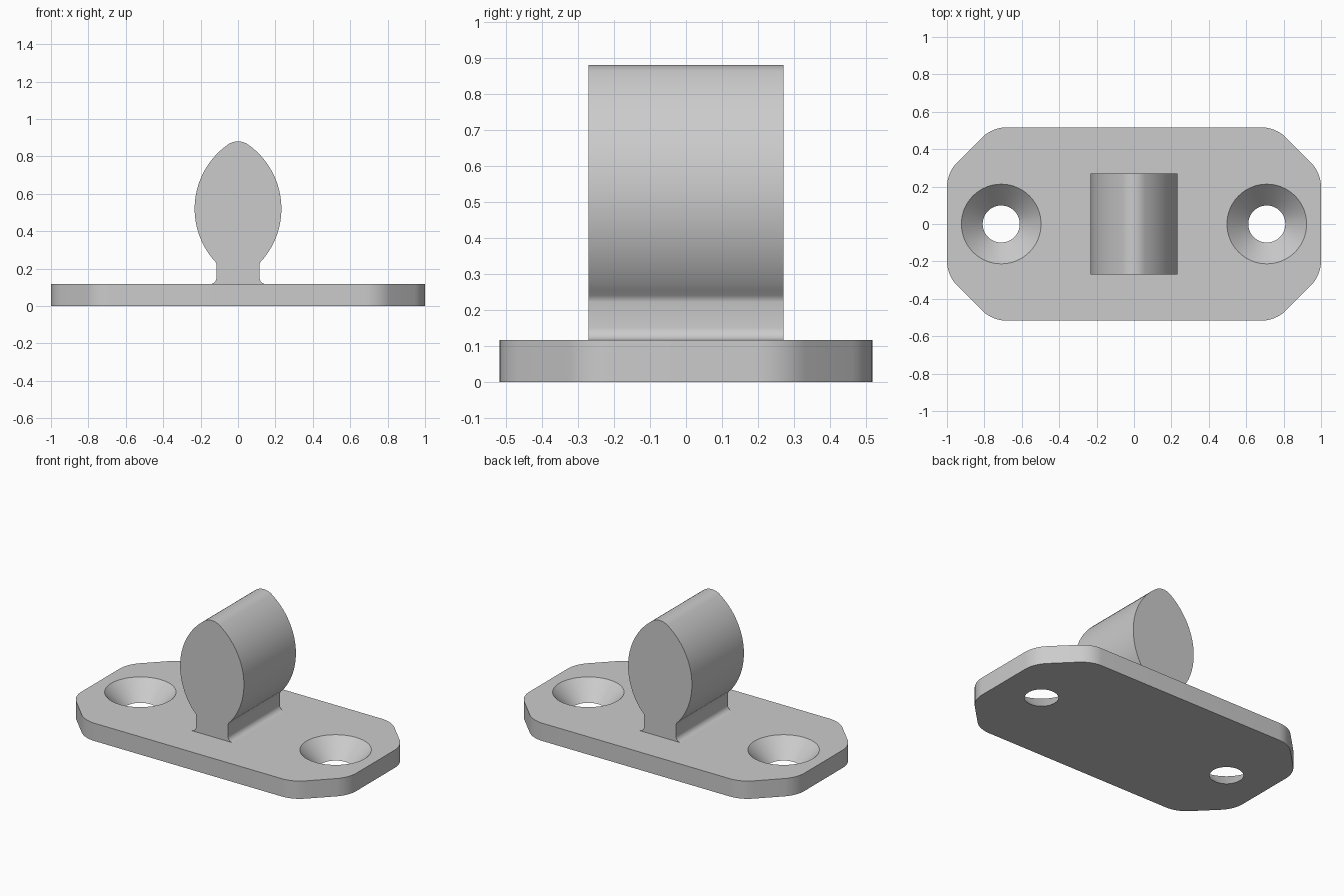
import bpy, bmesh
from math import sin, cos, tan, atan2, radians, sqrt, pi

cube = bpy.data.objects.get("Cube")
if cube:
    bpy.data.objects.remove(cube, do_unlink=True)

grey = bpy.data.materials.new("light grey")
grey.use_nodes = True
colour = (0.6, 0.6, 0.6, 1)
grey.diffuse_color = colour
grey.node_tree.nodes["Principled BSDF"].inputs["Base Color"].default_value = colour

THICK = 0.117


def arc(cx, cy, r, start, end, steps):
    """Points along a circular arc, angles in radians."""
    angles = [start + (end - start) * i / steps for i in range(steps + 1)]
    return [(cx + r * cos(a), cy + r * sin(a)) for a in angles]


def extrude(name, points, vector):
    """Solid made by pushing a closed outline along a vector."""
    bm = bmesh.new()
    face = bm.faces.new([bm.verts.new(p) for p in points])
    moved = bmesh.ops.extrude_face_region(bm, geom=[face], use_keep_orig=True)["geom"]
    verts = [g for g in moved if isinstance(g, bmesh.types.BMVert)]
    bmesh.ops.translate(bm, verts=verts, vec=vector)
    bmesh.ops.recalc_face_normals(bm, faces=bm.faces)
    mesh = bpy.data.meshes.new(name)
    bm.to_mesh(mesh)
    bm.free()
    mesh.materials.append(grey)
    obj = bpy.data.objects.new(name, mesh)
    bpy.context.collection.objects.link(obj)
    return obj


def smooth(obj):
    bpy.ops.object.select_all(action="DESELECT")
    obj.select_set(True)
    bpy.context.view_layer.objects.active = obj
    bpy.ops.object.shade_smooth_by_angle(angle=radians(30))


# Base plate: rectangle with cut corners, each cut blended by arcs
half_x, half_y, cut, blend = 1.0, 0.517, 0.242, 0.19
inset = blend * tan(pi / 8)
quarter = arc(half_x - blend, half_y - cut - inset, blend, 0, pi / 4, 8)
quarter += arc(half_x - cut - inset, half_y - blend, blend, pi / 4, pi / 2, 8)
half = quarter + [(-x, y) for x, y in reversed(quarter)]
outline = half + [(-x, -y) for x, y in half]
plate = extrude("base_plate", [(x, y, 0) for x, y in outline], (0, 0, THICK))

# Countersunk screw holes, cut by cones that overshoot both faces
r_low, r_high, over = 0.099, 0.213, 0.05
slope = (r_high - r_low) / THICK
cutters = []
for side in (-1, 1):
    bpy.ops.mesh.primitive_cone_add(
        vertices=64, radius1=r_low - slope * over, radius2=r_high + slope * over,
        depth=THICK + 2 * over, location=(side * 0.71, 0, THICK / 2))
    cutter = bpy.context.object
    cutter.name = "screw_hole_cutter"
    cutter.hide_render = True
    cutter.data.materials.append(grey)
    mod = plate.modifiers.new("screw_hole", "BOOLEAN")
    mod.operation = "DIFFERENCE"
    mod.solver = "EXACT"
    mod.object = cutter
    cutters.append(cutter)
bpy.context.view_layer.update()
evaluated = plate.evaluated_get(bpy.context.evaluated_depsgraph_get())
cut_mesh = bpy.data.meshes.new_from_object(evaluated)
plate.modifiers.clear()
plate.data = cut_mesh
for cutter in cutters:
    bpy.data.objects.remove(cutter, do_unlink=True)
smooth(plate)

# Upright lug: flared foot, straight neck, oval bulb with a rounded tip
neck, fillet, big = 0.115, 0.035, 0.42
centre_x, centre_z = 0.232 - big, 0.52
rise = 0.264                      # height of tip circle above bulb centre
tip = big - sqrt(centre_x ** 2 + rise ** 2)
join = atan2(rise, -centre_x)
side = [(neck + fillet, THICK - 0.01)]
side += arc(neck + fillet, THICK + fillet, fillet, 1.5 * pi, pi, 8)
side += [(neck, 0.222), (0.117, 0.231), (0.123, 0.24)]
side += arc(centre_x, centre_z, big, radians(-39), join, 28)
side += arc(0, centre_z + rise, tip, join, pi / 2, 9)[1:]
profile = side + [(-x, z) for x, z in reversed(side[:-1])]
lug = extrude("upright_lug", [(x, -0.27, z) for x, z in profile], (0, 0.54, 0))
smooth(lug)
